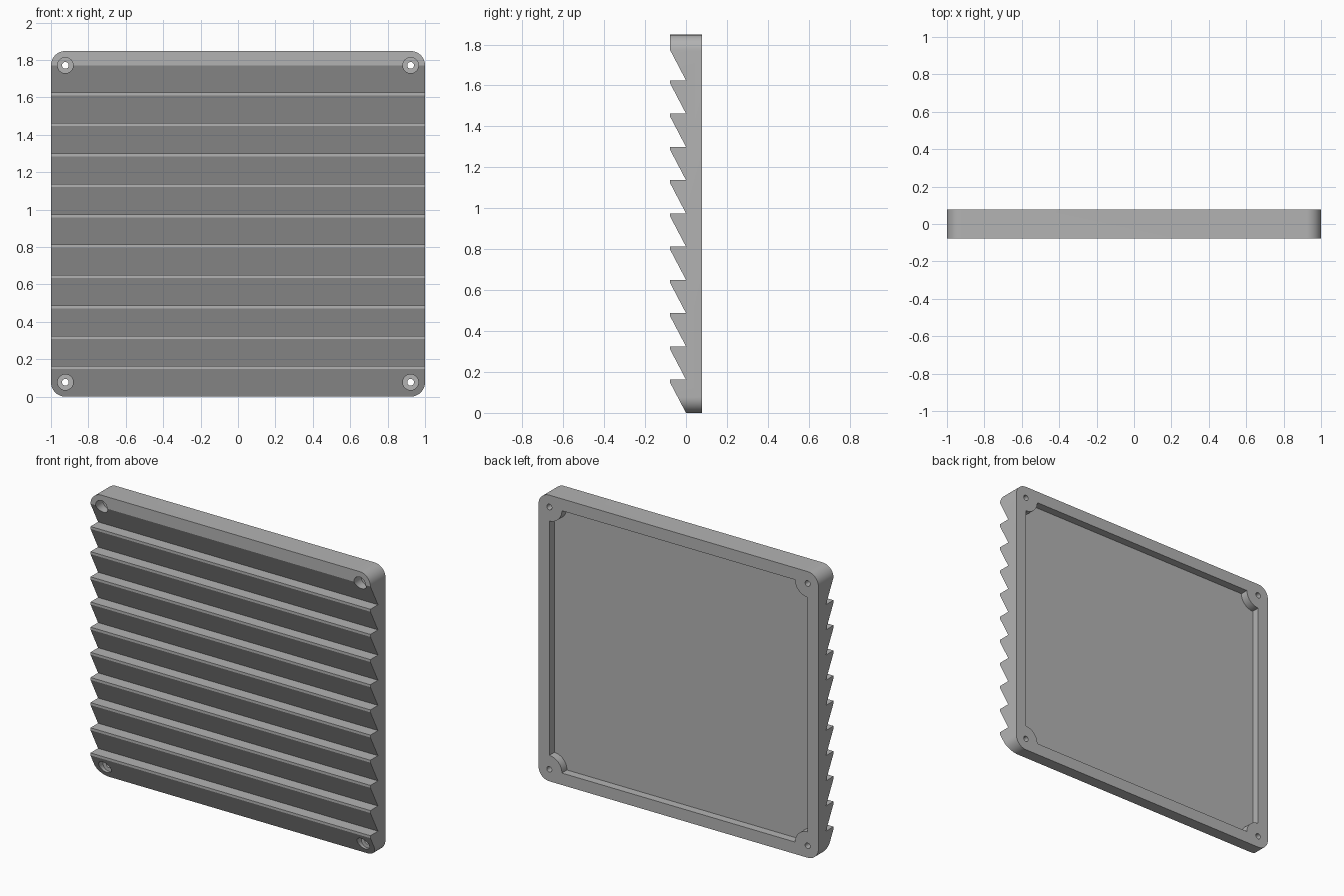
import bpy, bmesh, math
from mathutils import Vector

cube = bpy.data.objects.get("Cube")
if cube:
    bpy.data.objects.remove(cube, do_unlink=True)

# Main dimensions
HALF_W, HEIGHT, HALF_D = 1.0, 1.848, 0.077
PITCH, TIP = 0.1625, 0.016          # louvre spacing and blunt tip height
TEETH = 11
INSET = 0.077                       # screw centre and rim width
CORNER_R, BOSS_R = 0.077, 0.09
RECESS_Y = 0.025                    # recess floor
MID = HEIGHT / 2

grey = bpy.data.materials.new("grey plastic")
grey.use_nodes = True
colour = (0.45, 0.45, 0.45, 1)
grey.diffuse_color = colour
grey.node_tree.nodes["Principled BSDF"].inputs["Base Color"].default_value = colour


def prism(name, points, offset):
    """Close a planar outline and extrude it along offset."""
    bm = bmesh.new()
    face = bm.faces.new([bm.verts.new(p) for p in points])
    new = bmesh.ops.extrude_face_region(bm, geom=[face])["geom"]
    bmesh.ops.translate(bm, vec=Vector(offset),
                        verts=[v for v in new if isinstance(v, bmesh.types.BMVert)])
    bmesh.ops.recalc_face_normals(bm, faces=bm.faces)
    mesh = bpy.data.meshes.new(name)
    bm.to_mesh(mesh)
    bm.free()
    obj = bpy.data.objects.new(name, mesh)
    bpy.context.collection.objects.link(obj)
    mesh.materials.append(grey)
    return obj


def arc(cx, cz, r, start, sweep, y, steps=12):
    return [(cx + r * math.cos(start + sweep * i / steps), y,
             cz + r * math.sin(start + sweep * i / steps)) for i in range(steps + 1)]


def combine(target, tool, operation):
    mod = target.modifiers.new("cut", "BOOLEAN")
    mod.operation, mod.object, mod.solver = operation, tool, "EXACT"
    bpy.context.view_layer.objects.active = target
    bpy.ops.object.modifier_apply(modifier=mod.name)
    bpy.data.objects.remove(tool, do_unlink=True)


# Corners counterclockwise from upper +x, with their starting angle
corners = [(sx * (HALF_W - INSET), MID + sz * (MID - INSET), k * math.pi / 2)
           for k, (sx, sz) in enumerate([(1, 1), (-1, 1), (-1, -1), (1, -1)])]

# Louvred body: sawtooth side profile swept across the width
profile = [(-HALF_W, HALF_D, 0)]
for i in range(TEETH):
    z = i * PITCH
    profile += [(-HALF_W, 0, z), (-HALF_W, -HALF_D, z + PITCH - TIP)]
    if i < TEETH - 1:
        profile.append((-HALF_W, -HALF_D, z + PITCH))
profile += [(-HALF_W, -HALF_D, HEIGHT), (-HALF_W, HALF_D, HEIGHT)]
panel = prism("louvre_panel", profile, (2 * HALF_W, 0, 0))

# Rounded outer corners
outline = [p for x, z, a in corners
           for p in arc(x, z, CORNER_R, a, math.pi / 2, -0.2)]
combine(panel, prism("outline_cutter", outline, (0, 0.4, 0)), "INTERSECT")

# Back recess, leaving a round boss at each corner
recess = [p for x, z, a in corners
          for p in arc(x, z, BOSS_R, a + 1.5 * math.pi, -math.pi / 2, RECESS_Y)]
combine(panel, prism("recess_cutter", recess, (0, 0.2, 0)), "DIFFERENCE")

# Counterbored screw holes
for x, z, _ in corners:
    for radius, depth in ((0.042, 0.2), (0.018, 0.5)):
        ring = arc(x, z, radius, 0, 2 * math.pi, -0.2, 32)[:-1]
        combine(panel, prism("hole_cutter", ring, (0, depth, 0)), "DIFFERENCE")

bpy.ops.object.select_all(action="DESELECT")
panel.select_set(True)
bpy.context.view_layer.objects.active = panel
bpy.ops.object.shade_smooth_by_angle(angle=math.radians(25))
